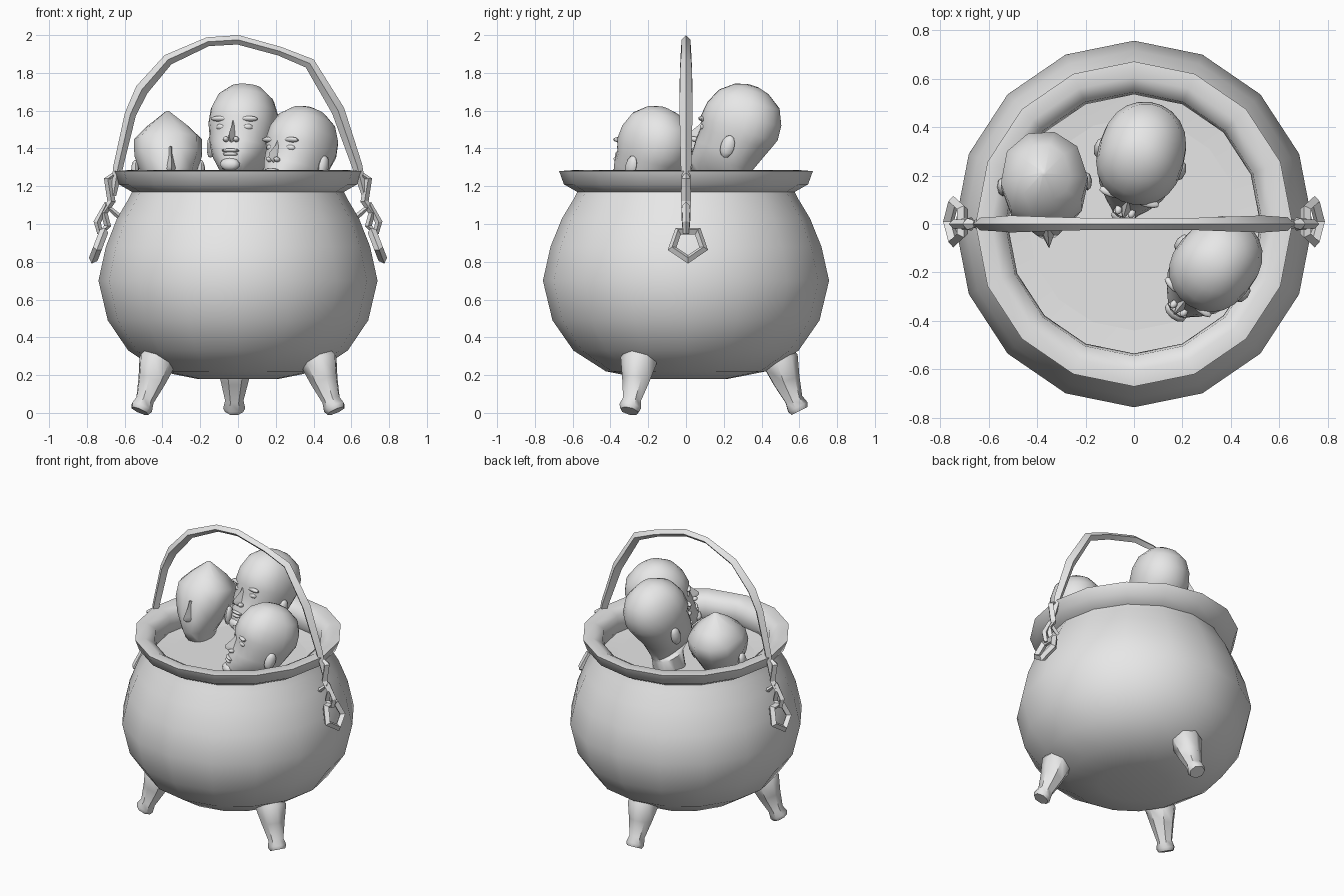
import bpy, bmesh, math
from math import sin, cos, pi, radians
from mathutils import Matrix, Vector

cube = bpy.data.objects.get("Cube")
if cube:
    bpy.data.objects.remove(cube, do_unlink=True)

grey = bpy.data.materials.new("plain grey")
grey.use_nodes = True
grey.diffuse_color = (0.8, 0.8, 0.8, 1)
grey.node_tree.nodes["Principled BSDF"].inputs["Base Color"].default_value = (0.8, 0.8, 0.8, 1)


def finish(name, bm, matrix=Matrix(), angle=50):
    """Turn a bmesh into a named, smooth shaded object."""
    bmesh.ops.recalc_face_normals(bm, faces=bm.faces)
    mesh = bpy.data.meshes.new(name)
    bm.to_mesh(mesh)
    bm.free()
    mesh.transform(matrix)
    mesh.materials.append(grey)
    mesh.polygons.foreach_set("use_smooth", [True] * len(mesh.polygons))
    mesh.set_sharp_from_angle(angle=radians(angle))
    obj = bpy.data.objects.new(name, mesh)
    bpy.context.scene.collection.objects.link(obj)
    return obj


def loft(name, rings, matrix=Matrix(), angle=50):
    """Skin a list of equal rings of points and cap both ends."""
    bm = bmesh.new()
    loops = [[bm.verts.new(p) for p in ring] for ring in rings]
    n = len(loops[0])
    for a, b in zip(loops, loops[1:]):
        for i in range(n):
            j = (i + 1) % n
            bm.faces.new((a[i], a[j], b[j], b[i]))
    bm.faces.new(loops[0])
    bm.faces.new(loops[-1])
    return finish(name, bm, matrix, angle)


def tube(name, path, sides, depth=1.0, matrix=Matrix(), angle=50):
    """Bar along (x, z, radius) points in the xz plane."""
    pts = [Vector((x, 0, z)) for x, z, r in path]
    rings = []
    for i, p in enumerate(pts):
        along = (pts[min(i + 1, len(pts) - 1)] - pts[max(i - 1, 0)]).normalized()
        across = along.cross(Vector((0, 1, 0)))
        r = path[i][2]
        rings.append([p + across * (r * cos(t)) + Vector((0, r * depth * sin(t), 0))
                      for t in (2 * pi * k / sides for k in range(sides))])
    return loft(name, rings, matrix, angle)


def blob(name, centre, size, matrix, u=10, v=7):
    """Small ellipsoid."""
    bm = bmesh.new()
    bmesh.ops.create_uvsphere(bm, u_segments=u, v_segments=v, radius=1)
    return finish(name, bm, matrix @ Matrix.Translation(centre) @ Matrix.Diagonal((*size, 1)))


# Round pot with flared rim, inner wall and sunken contents
SIDES = 16
profile = [(0.22, 0.18), (0.42, 0.22), (0.59, 0.33), (0.70, 0.49), (0.75, 0.70),
           (0.71, 0.88), (0.65, 1.03), (0.59, 1.13), (0.57, 1.17), (0.64, 1.21),
           (0.665, 1.28), (0.60, 1.285), (0.54, 1.25), (0.53, 1.16), (0.55, 1.12)]
loft("pot", [[(r * 0.985 * sin(2 * pi * k / SIDES), r * 1.01 * cos(2 * pi * k / SIDES), z)
              for k in range(SIDES)] for r, z in profile], angle=60)

bm = bmesh.new()
bmesh.ops.create_cone(bm, cap_ends=False, segments=SIDES, radius1=0.08, radius2=0.56, depth=0.04)
bmesh.ops.holes_fill(bm, edges=[e for e in bm.edges if e.is_boundary and e.verts[0].co.z < 0])
finish("contents", bm, Matrix.Translation((0, 0, 1.11)))

# Three splayed legs
leg_path = [(0.44, 0.37, 0.06), (0.50, 0.27, 0.10), (0.53, 0.17, 0.075),
            (0.57, 0.07, 0.05), (0.59, 0.03, 0.06), (0.60, 0.01, 0.05)]
for name, turn in (("leg_front_left", -30), ("leg_front_right", 210), ("leg_back", 92)):
    tube(name, leg_path, 7, matrix=Matrix.Rotation(radians(turn), 4, 'Z'))

# Arched carrying handle
handle = [(-0.66, 1.15, 0.015), (-0.635, 1.30, 0.026), (-0.57, 1.58, 0.03), (-0.51, 1.71, 0.035),
          (-0.37, 1.87, 0.03), (-0.16, 1.965, 0.024), (0, 1.975, 0.025), (0.22, 1.915, 0.024),
          (0.38, 1.85, 0.03), (0.53, 1.60, 0.035), (0.63, 1.31, 0.028), (0.67, 1.15, 0.015)]
tube("handle", handle, 4, angle=30)

# Hooked links and hanging rings on both sides
for side, label in ((1, "left"), (-1, "right")):
    flip = Matrix.Diagonal((side, 1, 1, 1))
    tube("hook_" + label, [(0.66, 1.26, 0.012), (0.69, 1.24, 0.02), (0.67, 1.12, 0.022),
                           (0.71, 1.06, 0.02), (0.69, 0.99, 0.018), (0.72, 0.96, 0.012)],
         4, 1.2, flip, 30)
    tube("clasp_" + label, [(0.63, 1.04, 0.015), (0.70, 1.10, 0.018), (0.745, 1.01, 0.02),
                            (0.73, 0.95, 0.015)], 4, 1.0, flip, 30)
    bm = bmesh.new()
    major, minor, count = 0.088, 0.024, 5
    loops = []
    for k in range(count):
        a = 2 * pi * k / count
        loops.append([bm.verts.new(((major + minor * cos(b)) * cos(a),
                                    (major + minor * cos(b)) * sin(a), minor * sin(b)))
                      for b in (0, pi / 2, pi, 3 * pi / 2)])
    for k in range(count):
        p, q = loops[k], loops[(k + 1) % count]
        for i in range(4):
            j = (i + 1) % 4
            bm.faces.new((p[i], p[j], q[j], q[i]))
    finish("ring_" + label, bm, flip @ Matrix.Translation((0.735, 0.01, 0.895))
           @ Matrix.Rotation(radians(69), 4, 'Y'), 30)

# Head cross-sections: height, half width, front, back
skull = [(0.213, 0.03, 0.03, 0.04), (0.195, 0.085, 0.09, 0.10), (0.14, 0.145, 0.16, 0.18),
         (0.06, 0.175, 0.20, 0.215), (-0.02, 0.18, 0.212, 0.22), (-0.07, 0.172, 0.192, 0.20),
         (-0.15, 0.16, 0.20, 0.165), (-0.21, 0.138, 0.20, 0.14), (-0.27, 0.10, 0.205, 0.13),
         (-0.315, 0.06, 0.195, 0.125), (-0.33, 0.09, 0.09, 0.125), (-0.44, 0.09, 0.07, 0.14)]
peaked = [(0.20, 0.01, 0.01, 0.01), (0.12, 0.11, 0.10, 0.14), (0.05, 0.18, 0.16, 0.21),
          (-0.04, 0.18, 0.19, 0.20), (-0.14, 0.145, 0.20, 0.15), (-0.24, 0.09, 0.19, 0.11),
          (-0.34, 0.07, 0.08, 0.10)]


def head(label, sections, sides, place, yaw, tilt, scale, detailed):
    m = (Matrix.Translation(place) @ Matrix.Rotation(radians(yaw), 4, 'Z')
         @ Matrix.Rotation(radians(tilt), 4, 'X') @ Matrix.Scale(scale, 4))
    rings = []
    for z, w, front, back in sections:
        ring = []
        for k in range(sides):
            t = 2 * pi * k / sides
            s = sin(t)
            ring.append((w * cos(t), (back if s > 0 else front) * math.copysign(abs(s) ** 0.85, s), z))
        rings.append(ring)
    loft(label + "_skull", rings, m)
    # Nose wedge
    loft(label + "_nose", [[(-w, -0.15, z), (0, -y, z), (w, -0.15, z)] for z, w, y in
                           ((-0.03, 0.02, 0.20), (-0.07, 0.02, 0.21), (-0.13, 0.034, 0.25),
                            (-0.15, 0.042, 0.245), (-0.168, 0.03, 0.20))], m)
    for s, side in ((1, "left"), (-1, "right")):
        blob(f"{label}_ear_{side}", (s * 0.175, 0.02, -0.12), (0.022, 0.038, 0.062), m, 8, 6)
        if detailed:
            blob(f"{label}_eye_{side}", (s * 0.068, -0.158, -0.07), (0.034, 0.027, 0.02), m)
            blob(f"{label}_brow_{side}", (s * 0.075, -0.18, -0.03), (0.055, 0.022, 0.015), m)
            blob(f"{label}_nostril_{side}", (s * 0.028, -0.205, -0.152), (0.016, 0.022, 0.014), m)
    if detailed:
        blob(label + "_upper_lip", (0, -0.196, -0.212), (0.05, 0.018, 0.010), m)
        blob(label + "_lower_lip", (0, -0.196, -0.232), (0.042, 0.017, 0.011), m)
        blob(label + "_chin", (0, -0.185, -0.285), (0.055, 0.032, 0.035), m)


head("tall_head", skull, 22, (0.03, 0.285, 1.53), -16, -18, 1.0, True)
head("low_head", skull, 22, (0.335, -0.17, 1.42), -40, -18, 0.96, True)
head("peaked_head", peaked, 10, (-0.37, 0.17, 1.40), 4, -12, 1.0, False)
